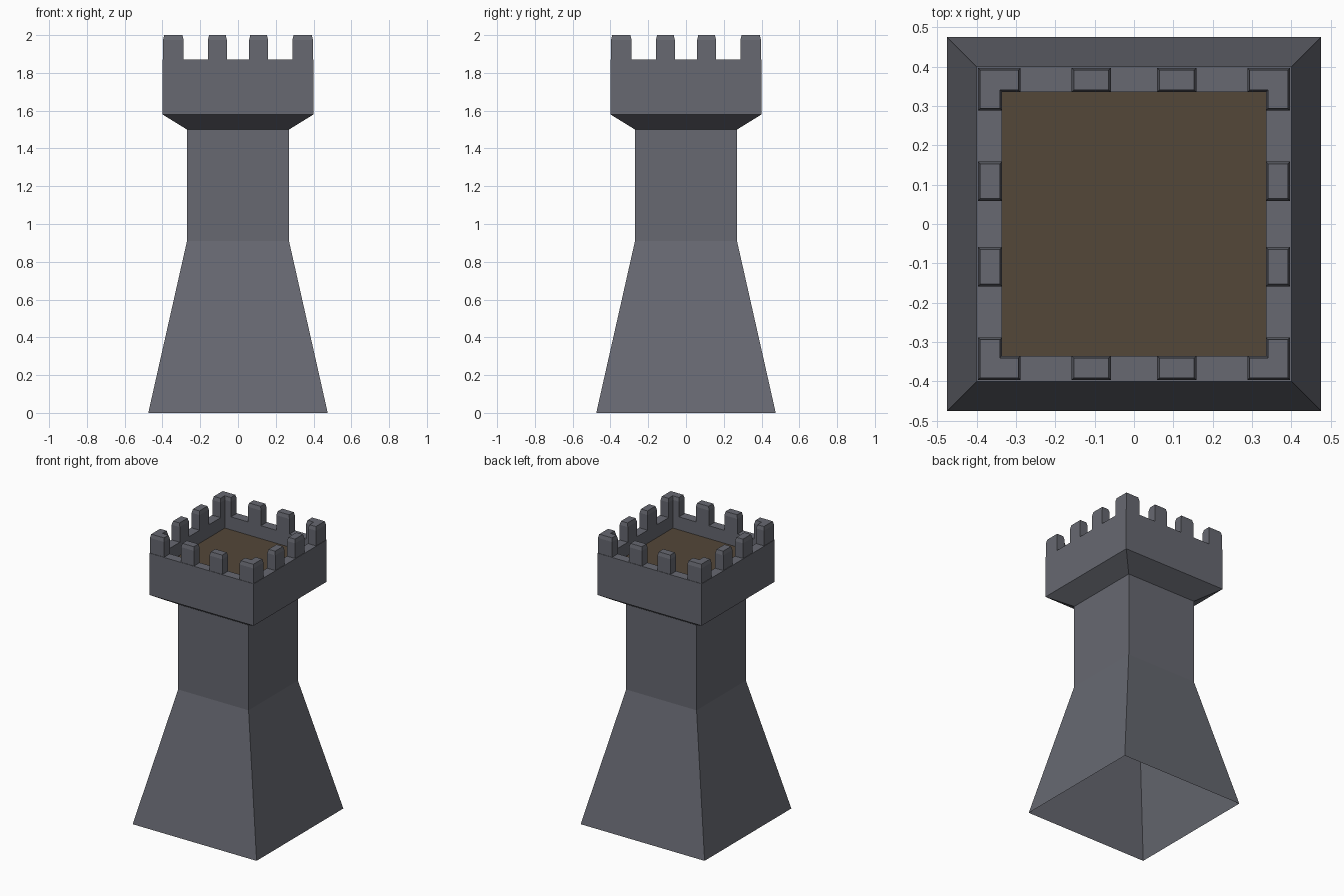
import bpy, bmesh
from mathutils import Matrix, Vector
from math import pi

if "Cube" in bpy.data.objects:
    bpy.data.objects.remove(bpy.data.objects["Cube"])


def material(name, rgb):
    m = bpy.data.materials.new(name)
    m.diffuse_color = (*rgb, 1)
    m.use_nodes = True
    m.node_tree.nodes["Principled BSDF"].inputs["Base Color"].default_value = m.diffuse_color
    return m


stone = material("grey stone", (0.135, 0.14, 0.165))
wood = material("brown floor", (0.088, 0.063, 0.04))


def finish(bm, name, mat):
    mesh = bpy.data.meshes.new(name)
    bm.to_mesh(mesh)
    bm.free()
    mesh.materials.append(mat)
    obj = bpy.data.objects.new(name, mesh)
    bpy.context.collection.objects.link(obj)
    return obj


def square(bm, half, z):
    return [bm.verts.new((x * half, y * half, z))
            for x, y in ((-1, -1), (1, -1), (1, 1), (-1, 1))]


# Tower shell: open-bottomed square profile from base to parapet inner wall
profile = [(0.475, 0), (0.27, 0.91), (0.27, 1.5), (0.40, 1.58),
           (0.40, 1.87), (0.335, 1.87), (0.335, 1.78)]
bm = bmesh.new()
rings = [square(bm, h, z) for h, z in profile]
for a, b in zip(rings, rings[1:]):
    for i in range(4):
        j = (i + 1) % 4
        bm.faces.new((a[i], a[j], b[j], b[i]))
finish(bm, "tower_walls", stone)

# Floor inside the parapet
bm = bmesh.new()
bm.faces.new(square(bm, 0.335, 1.78))
finish(bm, "roof_floor", wood)


# Merlons: extruded outlines with a slim chamfer round the top
def merlon(name, outline, turn):
    bm = bmesh.new()
    rot = Matrix.Rotation(turn * pi / 2, 4, 'Z')
    low = [bm.verts.new(rot @ Vector((x, y, 1.87))) for x, y in outline]
    high = [bm.verts.new(v.co + Vector((0, 0, 0.105))) for v in low]
    n = len(low)
    for i in range(n):
        j = (i + 1) % n
        bm.faces.new((low[i], low[j], high[j], high[i]))
    top = bm.faces.new(high)
    bm.normal_update()
    bmesh.ops.inset_region(bm, faces=[top], thickness=0.006,
                           use_even_offset=True)
    for v in top.verts:
        v.co.z = 2.0
    finish(bm, name, stone)


o, i, e = 0.397, 0.335, 0.288
corner = [(o, e), (o, o), (e, o), (e, i), (i, i), (i, e)]
for t in range(4):
    merlon("corner_merlon", corner, t)
    for c in (-0.109, 0.109):
        merlon("side_merlon", [(i, c - 0.05), (o, c - 0.05),
                               (o, c + 0.05), (i, c + 0.05)], t)
